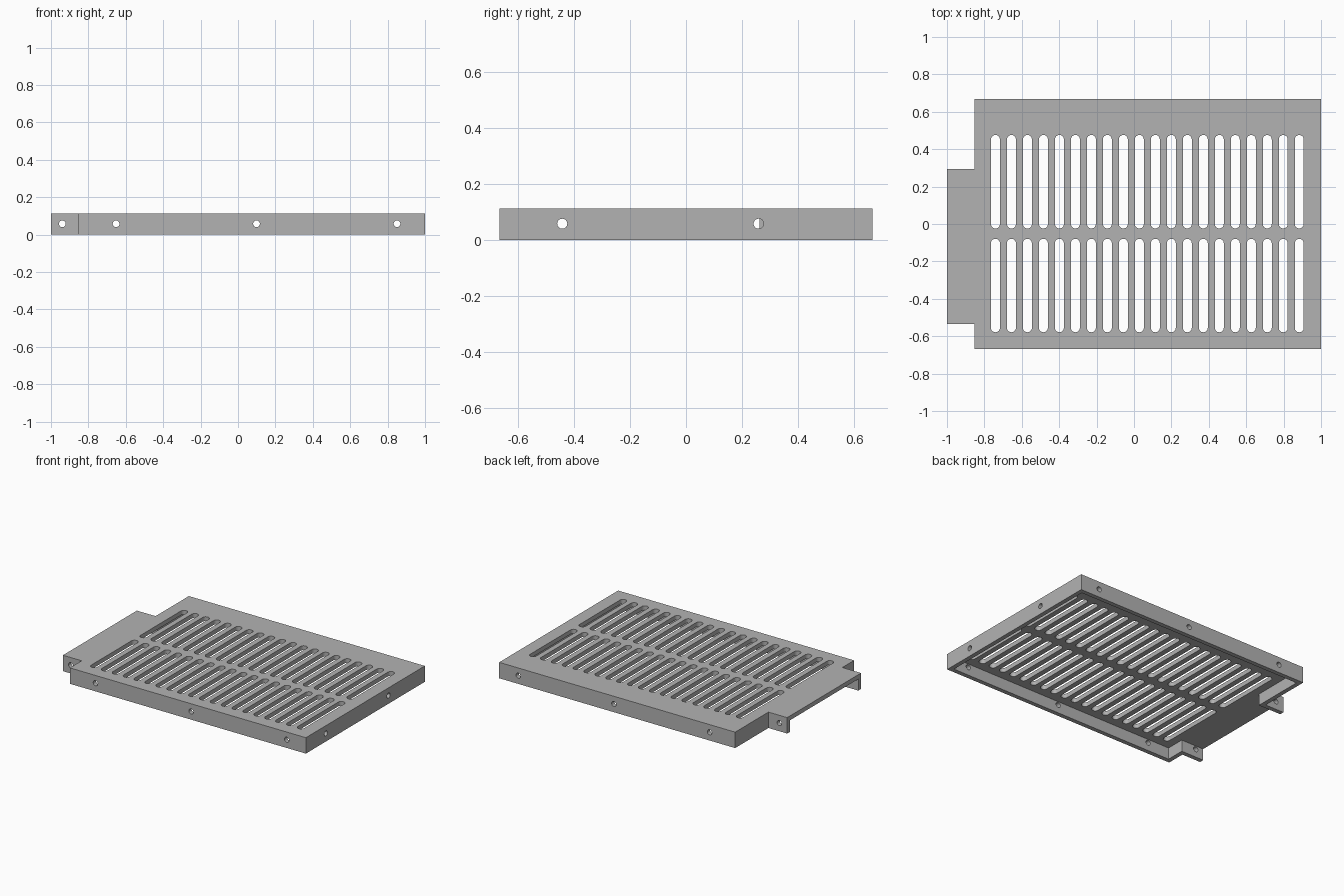
import bpy, bmesh, math
from mathutils import Matrix, Vector

if "Cube" in bpy.data.objects:
    bpy.data.objects.remove(bpy.data.objects["Cube"])

H, T = 0.113, 0.031            # overall height, sheet thickness
X0, X1, STEP = -1.0, 1.0, -0.853
Y = 0.667                      # half depth
TAB_F, TAB_B = -0.535, 0.294   # tab sides

metal = bpy.data.materials.new("grey metal")
metal.use_nodes = True
grey = (0.45, 0.45, 0.45, 1)
metal.diffuse_color = grey
metal.node_tree.nodes["Principled BSDF"].inputs["Base Color"].default_value = grey


def prism(bm, points, low, high, matrix=Matrix()):
    """Closed prism over a counter-clockwise outline."""
    base = bm.faces.new([bm.verts.new((x, y, low)) for x, y in points])
    top = bmesh.ops.extrude_face_region(bm, geom=[base])["geom"]
    moved = [g for g in top if isinstance(g, bmesh.types.BMVert)]
    bmesh.ops.translate(bm, verts=moved, vec=(0, 0, high - low))
    bmesh.ops.transform(bm, matrix=matrix, verts=list(base.verts) + moved)


def capsule(cx, cy, radius, straight, n=12):
    """Round-ended slot outline; a plain circle when straight is 0."""
    pts = []
    for start, oy in ((0, straight / 2), (math.pi, -straight / 2)):
        steps = n + 1 if straight else n
        for i in range(steps):
            a = start + math.pi * i / n
            pts.append((cx + radius * math.cos(a), cy + oy + radius * math.sin(a)))
    return pts


def outline(inset, end):
    """Cover outline with its tab, moved inwards by the inset."""
    s, y, f, b = STEP + inset, Y - inset, TAB_F + inset, TAB_B - inset
    r = X1 - inset
    return [(end, f), (s, f), (s, -y), (r, -y), (r, y), (s, y), (s, b), (end, b)]


def make_object(name, bm):
    bmesh.ops.recalc_face_normals(bm, faces=bm.faces)
    mesh = bpy.data.meshes.new(name)
    bm.to_mesh(mesh)
    bm.free()
    mesh.materials.append(metal)
    ob = bpy.data.objects.new(name, mesh)
    bpy.context.collection.objects.link(ob)
    return ob


# Solid body with the tab
body = bmesh.new()
prism(body, outline(0, X0), 0, H)
cover = make_object("vented_cover", body)

# Hollow underside, open at the tab end
hollow = bmesh.new()
prism(hollow, outline(T, X0 - 0.1), -0.1, H - T)

# Two rows of vent slots
slots = bmesh.new()
for row in (0.226, -0.329):
    for i in range(20):
        prism(slots, capsule(-0.741 + i * 0.0855, row, 0.024, 0.452), 0.05, 0.2)

# Screw holes through the front, back and tab flanges, and the end flange
holes = bmesh.new()
along_y = Matrix.Rotation(math.pi / 2, 4, "X")
along_x = Matrix.Rotation(math.pi / 2, 4, "Y")
for x in (-0.939, -0.652, 0.099, 0.85):
    prism(holes, capsule(0, 0, 0.018, 0), -0.8, 0.8,
          Matrix.Translation(Vector((x, 0, 0.058))) @ along_y)
for y in (-0.443, 0.26):
    prism(holes, capsule(0, 0, 0.018, 0), -0.1, 0.1,
          Matrix.Translation(Vector((X1, y, 0.058))) @ along_x)

# Cut everything, then drop the cutters
cutters = [make_object(n, b) for n, b in
           (("hollow_cutter", hollow), ("slot_cutter", slots), ("hole_cutter", holes))]
for c in cutters:
    c.hide_render = True
    mod = cover.modifiers.new(c.name, "BOOLEAN")
    mod.operation, mod.solver, mod.object = "DIFFERENCE", "EXACT", c
bpy.context.view_layer.update()
graph = bpy.context.evaluated_depsgraph_get()
cut = bpy.data.meshes.new_from_object(cover.evaluated_get(graph))
cover.modifiers.clear()
cover.data = cut
for c in cutters:
    bpy.data.objects.remove(c)

# Smooth the round slot ends and holes, keep the sheet edges sharp
bpy.ops.object.select_all(action="DESELECT")
cover.select_set(True)
bpy.context.view_layer.objects.active = cover
bpy.ops.object.shade_smooth_by_angle(angle=math.radians(30))
